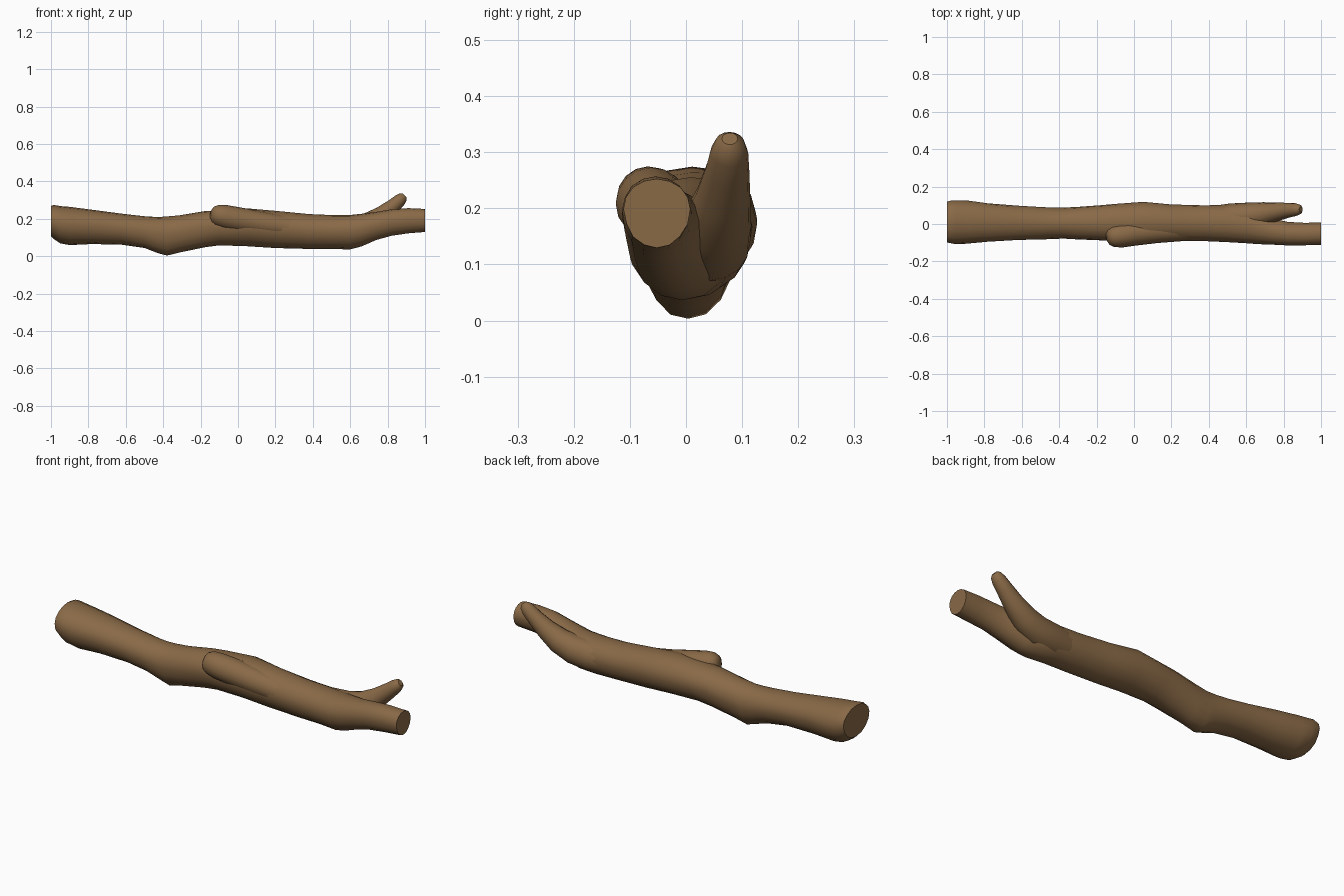
import bpy, bmesh, math, random
from mathutils import Vector

random.seed(4)
SIDES = 16

bark = bpy.data.materials.new("brown bark")
bark.diffuse_color = (0.25, 0.142, 0.062, 1)


def skin(name, rings):
    """Join a list of point rings into a closed tube."""
    bm = bmesh.new()
    loops = [[bm.verts.new(p) for p in ring] for ring in rings]
    for a, b in zip(loops, loops[1:]):
        for i in range(SIDES):
            j = (i + 1) % SIDES
            bm.faces.new((a[i], a[j], b[j], b[i]))
    bm.faces.new(loops[0])
    bm.faces.new(loops[-1])
    bmesh.ops.recalc_face_normals(bm, faces=bm.faces[:])
    me = bpy.data.meshes.new(name)
    bm.to_mesh(me)
    bm.free()
    me.materials.append(bark)
    ob = bpy.data.objects.new(name, me)
    bpy.context.collection.objects.link(ob)
    bpy.ops.object.select_all(action='DESELECT')
    ob.select_set(True)
    bpy.context.view_layer.objects.active = ob
    bpy.ops.object.shade_smooth_by_angle(angle=math.radians(35))
    return ob


def section(x, y0, y1, z0, z1, rough=0.0):
    """Upright oval, widest slightly above its middle."""
    yc, ry = (y0 + y1) / 2, (y1 - y0) / 2
    zc = z0 + (z1 - z0) * 0.56
    ring = []
    for i in range(SIDES):
        a = 2 * math.pi * i / SIDES
        k = 1 - random.uniform(0, rough)
        c, s = math.cos(a), math.sin(a)
        rz = (z1 - zc) if s > 0 else (zc - z0)
        ring.append(Vector((x, yc + ry * c * k, zc + rz * s * k)))
    return ring


def limb(name, path):
    """Round tube along points (x, y, z, radius)."""
    pts = [Vector(p[:3]) for p in path]
    rings = []
    for n, p in enumerate(pts):
        d = (pts[min(n + 1, len(pts) - 1)] - pts[max(n - 1, 0)]).normalized()
        u = d.cross(Vector((0, 1, 0))).normalized()
        v = d.cross(u)
        rings.append([p + path[n][3] * (u * math.cos(t) + v * math.sin(t))
                      for t in (2 * math.pi * i / SIDES for i in range(SIDES))])
    return skin(name, rings)


# Main log, running into the front arm of the fork: x, y range, z range
log = [
    (-1.00, -0.100, 0.120, 0.105, 0.268),
    (-0.985, -0.105, 0.127, 0.090, 0.275),
    (-0.95, -0.110, 0.130, 0.068, 0.270),
    (-0.90, -0.107, 0.127, 0.058, 0.265),
    (-0.78, -0.095, 0.113, 0.062, 0.250),
    (-0.62, -0.086, 0.098, 0.060, 0.228),
    (-0.50, -0.083, 0.091, 0.042, 0.214),
    (-0.43, -0.081, 0.088, 0.016, 0.211),
    (-0.38, -0.080, 0.088, 0.000, 0.213),
    (-0.31, -0.084, 0.092, 0.018, 0.221),
    (-0.18, -0.090, 0.103, 0.045, 0.242),
    (-0.10, -0.095, 0.108, 0.056, 0.248),
    (0.05, -0.102, 0.120, 0.053, 0.257),
    (0.20, -0.092, 0.106, 0.042, 0.243),
    (0.38, -0.092, 0.102, 0.037, 0.226),
    (0.50, -0.098, 0.104, 0.036, 0.221),
    (0.60, -0.105, 0.092, 0.036, 0.222),
    (0.66, -0.108, 0.065, 0.052, 0.228),
    (0.74, -0.112, 0.032, 0.085, 0.238),
    (0.82, -0.115, 0.012, 0.108, 0.252),
    (0.91, -0.115, 0.007, 0.120, 0.258),
    (1.00, -0.112, 0.008, 0.128, 0.254),
]
skin("log", [section(*s, rough=0.03) for s in log])

# Rear arm of the fork, curving up to a blunt tip
limb("fork_branch", [
    (0.38, 0.015, 0.130, 0.075),
    (0.52, 0.032, 0.132, 0.078),
    (0.62, 0.043, 0.142, 0.072),
    (0.70, 0.055, 0.172, 0.062),
    (0.77, 0.066, 0.219, 0.049),
    (0.83, 0.074, 0.268, 0.039),
    (0.865, 0.077, 0.299, 0.034),
    (0.884, 0.078, 0.317, 0.026),
    (0.892, 0.078, 0.324, 0.014),
])

# Broken stub lying along the front of the log
limb("stub", [
    (0.30, -0.028, 0.150, 0.060),
    (0.12, -0.038, 0.175, 0.064),
    (0.00, -0.050, 0.196, 0.066),
    (-0.07, -0.062, 0.210, 0.064),
    (-0.112, -0.068, 0.220, 0.056),
    (-0.135, -0.071, 0.224, 0.042),
    (-0.145, -0.073, 0.226, 0.022),
])
